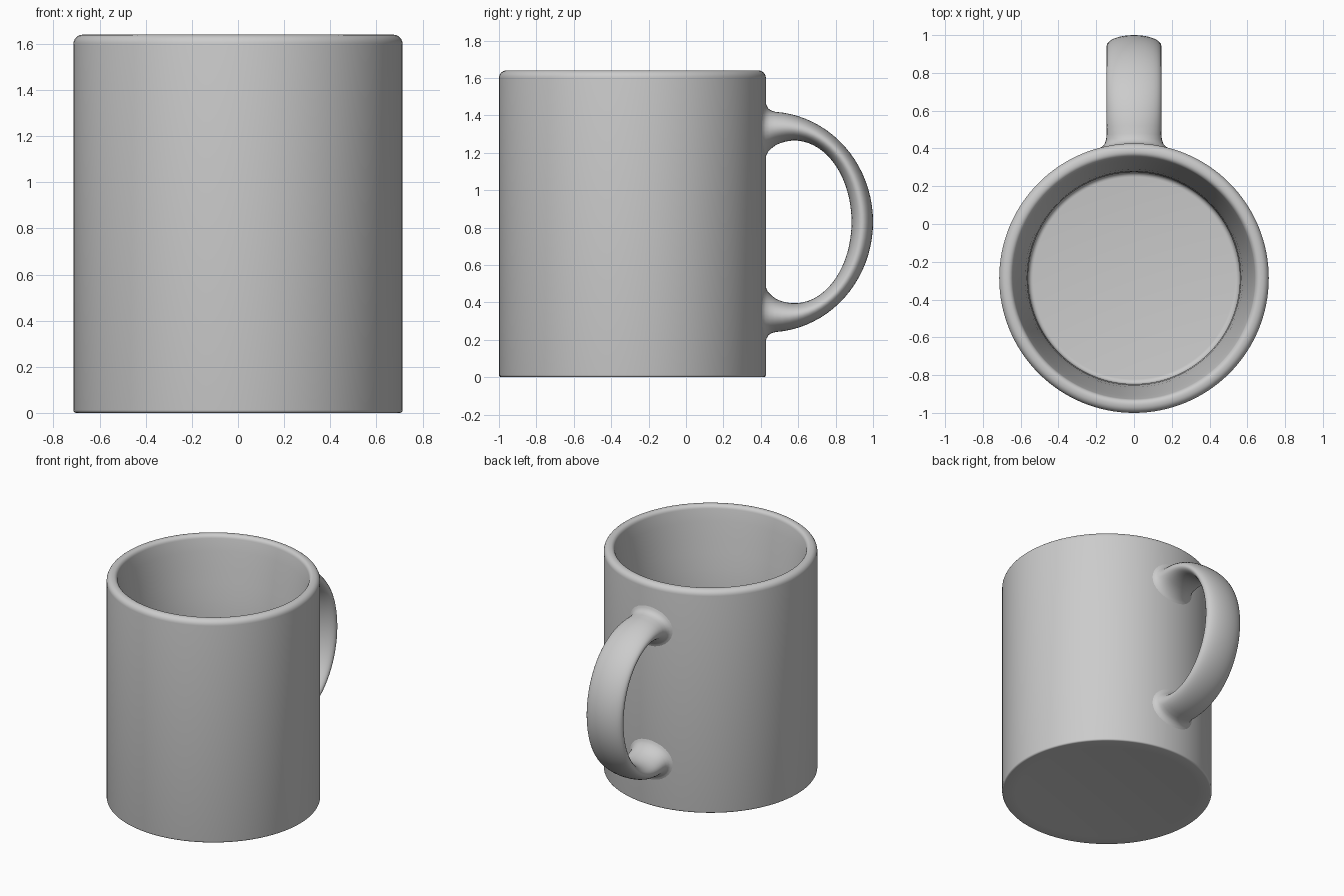
import bpy, math

if "Cube" in bpy.data.objects:
    bpy.data.objects.remove(bpy.data.objects["Cube"])

CY, R, H = -0.2865, 0.7135, 1.64   # cup centre, outer radius, height
MID = 0.83                         # handle mid height


def make(name, verts, faces):
    mesh = bpy.data.meshes.new(name)
    mesh.from_pydata(verts, [], faces)
    mesh.update()
    ob = bpy.data.objects.new(name, mesh)
    bpy.context.collection.objects.link(ob)
    bpy.ops.object.select_all(action='DESELECT')
    ob.select_set(True)
    bpy.context.view_layer.objects.active = ob
    bpy.ops.object.mode_set(mode='EDIT')
    bpy.ops.mesh.select_all(action='SELECT')
    bpy.ops.mesh.normals_make_consistent(inside=False)
    bpy.ops.object.mode_set(mode='OBJECT')
    bpy.ops.object.shade_smooth_by_angle(angle=math.radians(40))
    return ob


def loft(name, rings):
    # bridge consecutive rings and cap both ends
    n = len(rings[0])
    verts = [v for ring in rings for v in ring]
    faces = [(i * n + j, i * n + (j + 1) % n, (i + 1) * n + (j + 1) % n, (i + 1) * n + j)
             for i in range(len(rings) - 1) for j in range(n)]
    faces += [tuple(range(n))[::-1], tuple(range(len(verts) - n, len(verts)))]
    return make(name, verts, faces)


def arc(cr, cz, rr, rz, a0, a1, n=6):
    return [(cr + rr * math.cos(math.radians(a0 + (a1 - a0) * i / n)),
             cz + rz * math.sin(math.radians(a0 + (a1 - a0) * i / n))) for i in range(n + 1)]


# cup: underside, foot, outer wall, rounded rim, inside narrowing to a straight bore, floor
profile = [(0.59, 0.004), (0.62, 0.0)]
profile += arc(R - 0.012, 0.012, 0.012, 0.012, -90, 0, 4)
profile += arc(R - 0.04, H - 0.04, 0.04, 0.04, 0, 90)
profile += arc(0.668, H - 0.03, 0.028, 0.03, 90, 170)
profile += [(0.625, 1.53), (0.608, 1.42), (0.592, 1.31), (0.577, 1.20), (0.566, 1.08), (0.561, 0.95)]
profile += arc(0.535, 0.175, 0.025, 0.025, 0, -90, 5)
SEG = 128
loft("cup", [[(r * math.cos(2 * math.pi * k / SEG), CY + r * math.sin(2 * math.pi * k / SEG), z)
              for k in range(SEG)] for r, z in profile])

# handle stations for the upper half: outer point, inner point, half width, wall-follow weight
half = [((0.385, 1.475), (0.385, 1.17), 0.182, 1),
        ((0.425, 1.472), (0.425, 1.172), 0.180, 1),
        ((0.431, 1.453), (0.431, 1.190), 0.166, 1),
        ((0.440, 1.436), (0.440, 1.206), 0.155, 0.9),
        ((0.457, 1.425), (0.458, 1.224), 0.148, 0.7)]
N = 20
for i in range(N + 1):
    a, b = math.radians(86 * (1 - i / N)), math.radians(109 * (1 - i / N))
    half.append(((0.44 + 0.56 * math.cos(a), MID + 0.59 * math.sin(a)),
                 (0.58 + 0.305 * math.cos(b), MID + 0.435 * math.sin(b)),
                 0.145, max(0, 0.4 - 0.2 * i)))


def flip(p):
    return (p[0], 2 * MID - p[1])


stations = half + [(flip(o), flip(i), w, f) for o, i, w, f in reversed(half[:-1])]
rings = []
for o, i, w, f in stations:
    ring = []
    for k in range(32):
        t = 2 * math.pi * k / 32
        x, s = w * math.sin(t), (1 + math.cos(t)) / 2
        drop = f * (R - math.sqrt(R * R - x * x))
        ring.append((x, i[0] + (o[0] - i[0]) * s - drop, i[1] + (o[1] - i[1]) * s))
    rings.append(ring)
loft("handle", rings)
